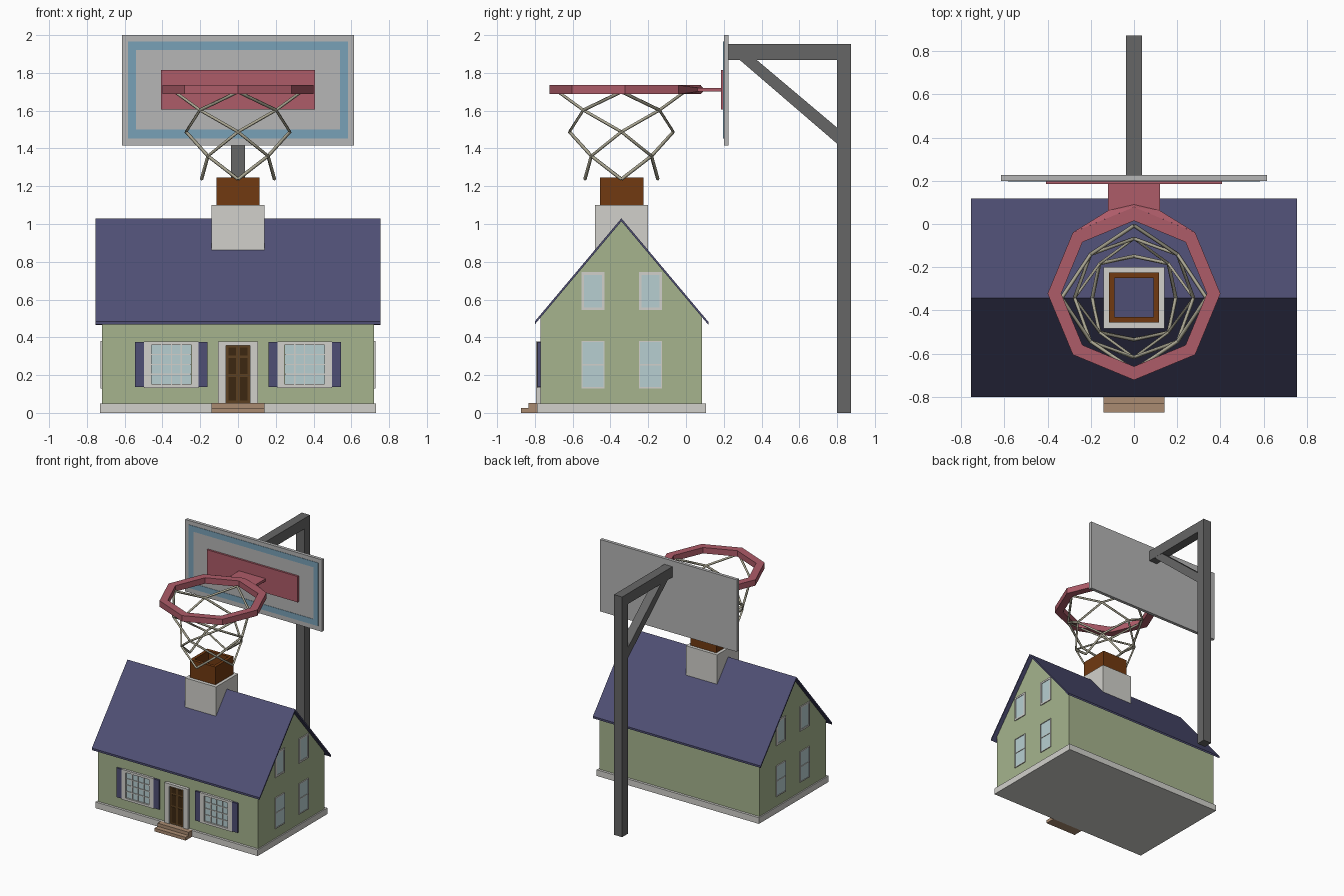
import bpy, bmesh
from math import sin, cos, pi

if "Cube" in bpy.data.objects:
    bpy.data.objects.remove(bpy.data.objects["Cube"])

def mat(name, r, g, b):
    m = bpy.data.materials.new(name)
    m.diffuse_color = [(c / 255) ** 2.2 for c in (r, g, b)] + [1]
    m.use_nodes = True
    m.node_tree.nodes["Principled BSDF"].inputs["Base Color"].default_value = m.diffuse_color
    return m

GREEN = mat("sage", 164, 178, 140)
BLUE = mat("slate_blue", 80, 80, 116)
WHITE = mat("off_white", 208, 207, 202)
BROWN = mat("brick_brown", 112, 60, 24)
DOOR = mat("door_brown", 92, 66, 38)
DARK = mat("door_panel", 62, 44, 24)
TAN = mat("step_tan", 168, 138, 112)
GLASS = mat("glass", 182, 206, 208)
RED = mat("rim_red", 172, 92, 104)
GREY = mat("board_grey", 180, 180, 180)
STRIPE = mat("stripe_blue", 120, 160, 182)
STEEL = mat("steel", 102, 102, 102)
ROPE = mat("rope", 168, 164, 144)

def finish(name, bm, m):
    bmesh.ops.recalc_face_normals(bm, faces=bm.faces)
    me = bpy.data.meshes.new(name)
    bm.to_mesh(me)
    bm.free()
    ob = bpy.data.objects.new(name, me)
    me.materials.append(m)
    bpy.context.collection.objects.link(ob)
    return ob

def boxes(name, m, *bs):
    """Each box is (x0, x1, y0, y1, z0, z1)."""
    bm = bmesh.new()
    for b in bs:
        vs = bmesh.ops.create_cube(bm, size=1)["verts"]
        for v in vs:
            for i in range(3):
                v.co[i] = b[2 * i] if v.co[i] < 0 else b[2 * i + 1]
    return finish(name, bm, m)

def prism(name, m, profile, x0, x1):
    """Extrude a (y, z) profile along x."""
    bm = bmesh.new()
    f = bm.faces.new([bm.verts.new((x0, y, z)) for y, z in profile])
    ext = bmesh.ops.extrude_face_region(bm, geom=[f])["geom"]
    for v in ext:
        if isinstance(v, bmesh.types.BMVert):
            v.co.x = x1
    return finish(name, bm, m)

def frame(u0, u1, v0, v1, tu, tv):
    """Four (u0, u1, v0, v1) rectangles around an opening."""
    return [(u0, u0 + tu, v0, v1), (u1 - tu, u1, v0, v1),
            (u0 + tu, u1 - tu, v0, v0 + tv), (u0 + tu, u1 - tu, v1 - tv, v1)]

# House body
RY, RZ, SL = -0.342, 1.03, 1.19
def roof_z(y, d=0):
    return RZ - d - SL * abs(y - RY)
boxes("foundation", WHITE, (-.73, .73, -.79, .105, 0, .05))
prism("walls", GREEN, [(-.77, .05), (.085, .05), (.085, roof_z(.085, .015)),
      (RY, RZ - .015), (-.77, roof_z(-.77, .015))], -.72, .72)
prism("roof", BLUE, [(-.8, roof_z(-.8)), (RY, RZ), (.118, roof_z(.118)),
      (.118, roof_z(.118, .016)), (RY, RZ - .016), (-.8, roof_z(-.8, .016))], -.755, .755)
boxes("steps", TAN, (-.14, .14, -.873, -.79, 0, .026), (-.14, .14, -.833, -.79, .026, .052))

# Chimney and hollow flue
boxes("chimney_base", WHITE, (-.14, .14, -.483, -.2, .84, 1.1))
boxes("chimney_flue", BROWN, *[r + (1.1, 1.245) for r in frame(-.115, .115, -.455, -.225, .025, .025)])
boxes("flue_floor", BLUE, (-.09, .09, -.43, -.25, 1.09, 1.105))

# Front door
boxes("door_surround", WHITE, *[(a, b, -.795, -.765, c, d) for a, b, c, d in
      ((-.105, -.063, .05, .378), (.063, .105, .05, .378), (-.063, .063, .358, .378))])
boxes("door", DOOR, (-.063, .063, -.782, -.765, .05, .358))
boxes("door_panels", DARK, *[(x - .02, x + .02, -.785, -.775, a, b) for x in (-.03, .03)
      for a, b in ((.065, .19), (.205, .29), (.305, .345))])

# Front windows with shutters
for side, cx in (("left", -.353), ("right", .353)):
    x0, x1, z0, z1 = cx - .105, cx + .105, .153, .36
    boxes(side + "_window_glass", GLASS, (x0, x1, -.777, -.765, z0, z1))
    rects = frame(cx - .144, cx + .144, .133, .378, .038, .019)
    boxes(side + "_window_frame", WHITE, *[(a, b, -.788, -.765, c, d) for a, b, c, d in rects])
    bars = []
    for i in (1, 2, 3):
        x, z = x0 + (x1 - x0) * i / 4, z0 + (z1 - z0) * i / 4
        bars += [(x - .003, x + .003, -.782, -.775, z0, z1), (x0, x1, -.782, -.775, z - .003, z + .003)]
    boxes(side + "_window_bars", WHITE, *bars)
    boxes(side + "_shutters", BLUE, *[(cx + s * .168 - .024, cx + s * .168 + .024, -.785, -.765, .137, .375)
                                      for s in (-1, 1)])

# Gable windows on both ends
for side, s in (("left", -1), ("right", 1)):
    glass, frames = [], []
    for cy in (-.493, -.188):
        for z0, z1, t in ((.13, .38, .006), (.545, .745, .014)):
            y0, y1 = cy - .061, cy + .061
            glass.append(tuple(sorted((s * .71, s * .723))) + (y0 + t, y1 - t, z0 + t, z1 - t))
            rects = frame(y0, y1, z0, z1, t, t)
            if z0 < .5:
                rects.append((y0, y1, .252, .258))
            frames += [tuple(sorted((s * .71, s * .727))) + r for r in rects]
    boxes(side + "_gable_glass", GLASS, *glass)
    boxes(side + "_gable_frames", WHITE, *frames)

# Backboard
boxes("backboard", GREY, (-.615, .615, .2, .226, 1.415, 2))
boxes("backboard_stripe", STRIPE, *[(a, b, .197, .205, c, d) for a, b, c, d in
      frame(-.582, .582, 1.453, 1.967, .042, .046)])
boxes("rim_plate", RED, (-.408, .408, .184, .202, 1.605, 1.815))

# Post, arm and brace
boxes("post", STEEL, (-.037, .037, .8, .873, 0, 1.953))
boxes("arm", STEEL, (-.037, .037, .224, .8, 1.868, 1.953))
prism("brace", STEEL, [(.285, 1.868), (.375, 1.868), (.8, 1.51), (.8, 1.425)], -.036, .036)

# Eight-sided rim
CY, ZB, ZT = -.322, 1.687, 1.735
bm = bmesh.new()
loops = []
for k in range(8):
    c, s = cos(k * pi / 4), sin(k * pi / 4)
    loops.append([bm.verts.new((r * c, CY + r * s, z)) for r, z in
                  ((.4, ZB), (.4, ZT), (.337, ZT), (.337, ZB))])
for k in range(8):
    a, b = loops[k], loops[(k + 1) % 8]
    for j in range(4):
        i = (j + 1) % 4
        bm.faces.new((a[j], a[i], b[i], b[j]))
finish("rim", bm, RED)

# Tapered neck joining rim to plate
bm = bmesh.new()
for s in (-1, 1):
    pts = [(s * .283, CY + .283, ZB), (s * .283, CY + .283, ZT), (0, CY + .4, ZB), (0, CY + .4, ZT)]
    pts += [(x, .09 if x == 0 else .062, z) for x in (0, s * .12) for z in (1.701, 1.721)]
    bmesh.ops.convex_hull(bm, input=[bm.verts.new(p) for p in pts])
finish("rim_neck", bm, RED)
boxes("rim_bracket", RED, (-.12, .12, .062, .19, 1.701, 1.721))

# Net: eight zigzag strands crossing in diamonds
levels = ((.335, 1.7), (.285, 1.603), (.275, 1.488), (.225, 1.36), (.193, 1.237))
cu = bpy.data.curves.new("net", "CURVE")
cu.dimensions = "3D"
cu.bevel_depth, cu.bevel_resolution, cu.use_fill_caps = .009, 0, True
for k in range(4):
    for s in (-1, 1):
        sp = cu.splines.new("POLY")
        sp.points.add(len(levels) - 1)
        for i, (r, z) in enumerate(levels):
            a = k * pi / 2 + s * i * pi / 4
            sp.points[i].co = (r * cos(a), -.342 + r * sin(a), z, 1)
cu.materials.append(ROPE)
net = bpy.data.objects.new("net", cu)
bpy.context.collection.objects.link(net)
bpy.context.view_layer.objects.active = net
net.select_set(True)
bpy.ops.object.convert(target="MESH")
